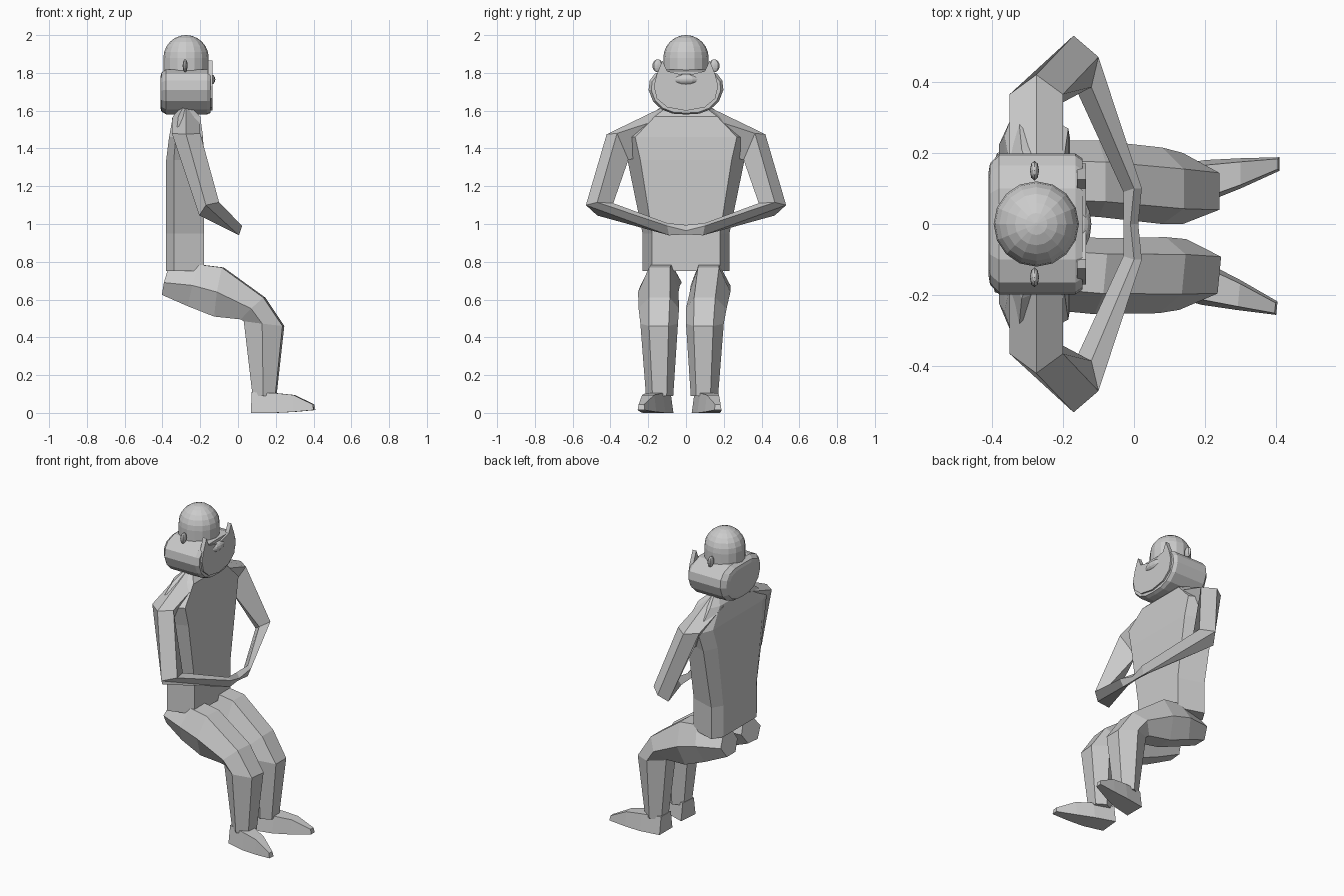
import bpy, bmesh, math
from mathutils import Vector, Matrix

if "Cube" in bpy.data.objects:
    bpy.data.objects.remove(bpy.data.objects["Cube"])


def make(name, bm):
    bmesh.ops.recalc_face_normals(bm, faces=bm.faces)
    me = bpy.data.meshes.new(name)
    bm.to_mesh(me)
    bm.free()
    ob = bpy.data.objects.new(name, me)
    bpy.context.collection.objects.link(ob)
    return ob


def loft(name, rings, xform=None):
    """Skin a list of equal-length point rings and cap both ends."""
    bm = bmesh.new()
    vs = [[bm.verts.new(p) for p in r] for r in rings]
    n = len(rings[0])
    for a, b in zip(vs, vs[1:]):
        for i in range(n):
            j = (i + 1) % n
            bm.faces.new((a[i], a[j], b[j], b[i]))
    bm.faces.new(vs[0])
    bm.faces.new(vs[-1])
    if xform:
        bmesh.ops.transform(bm, matrix=xform, verts=bm.verts)
    return make(name, bm)


def ball(name, loc, size, seg=12, rings=8):
    bm = bmesh.new()
    bmesh.ops.create_uvsphere(bm, u_segments=seg, v_segments=rings, radius=1)
    bmesh.ops.scale(bm, vec=size, verts=bm.verts)
    bmesh.ops.translate(bm, vec=loc, verts=bm.verts)
    return make(name, bm)


def both(half):
    """Mirror a half outline (y, z) across y = 0; ends lie on the axis."""
    return half + [(-y, z) for y, z in half[-2:0:-1]]


# torso: z, half width, back x, front x
torso = []
for z, w, b, f in [(.75, .23, -.38, -.18), (.95, .23, -.38, -.18), (1.34, .31, -.38, -.18),
                   (1.46, .345, -.365, -.185), (1.57, .21, -.345, -.20), (1.625, .12, -.295, -.255)]:
    m = b + .2 * (f - b)
    side = [(f, .78 * w), (m, w), (b, .72 * w)]
    torso.append([(x, y, z) for x, y in side] + [(x, -y, z) for x, y in side[::-1]])
loft("torso", torso)

# arms: shoulder, shoulder corner, elbow, wrist, joined hands
arm = [
    [(-.275, .12, 1.62), (-.20, .12, 1.56), (-.275, .12, 1.38), (-.35, .12, 1.56)],
    [(-.275, .42, 1.475), (-.20, .365, 1.48), (-.27, .305, 1.34), (-.35, .365, 1.48)],
    [(-.17, .53, 1.10), (-.10, .47, 1.115), (-.12, .385, 1.11), (-.205, .47, 1.045)],
    [(.005, .09, .94), (.022, .10, .99), (.0, .10, 1.005), (-.03, .09, .96)],
    [(.0, 0, .945), (.012, 0, .965), (-.01, 0, .995), (-.03, 0, .965)],
]
for s, n in ((1, "left_arm"), (-1, "right_arm")):
    loft(n, arm, Matrix.Diagonal((1, s, 1, 1)))

# legs: upper point, lower point, inner y, outer y
leg = [((-.37, .755), (-.40, .625), .03, .20), ((-.20, .785), (-.26, .565), .025, .235),
       ((-.08, .77), (-.12, .51), .02, .235), ((.14, .61), (.02, .495), 0, .215),
       ((.24, .46), (.035, .485), .0, .20), ((.20, .09), (.08, .09), .025, .17)]
foot = [((.075, .11), (.075, 0), .03, .16), ((.20, .105), (.20, 0), .06, .18),
        ((.30, .095), (.30, .005), .10, .185), ((.405, .045), (.41, .015), .15, .188)]


def leg_ring(t, b, y0, y1):
    w = y1 - y0
    m = ((t[0] + b[0]) / 2, (t[1] + b[1]) / 2)
    pts = [(t, .2), (t, .72), (m, 1), (b, .75), (b, .25), (m, 0)]
    return [(p[0], y0 + k * w, p[1]) for p, k in pts]


def foot_ring(t, b, y0, y1):
    e = .12 * (y1 - y0)
    return [(t[0], y0 + e, t[1]), (t[0], y1 - e, t[1]), (b[0], y1, b[1]), (b[0], y0, b[1])]


hip = Matrix.Translation((-.3, -.12, 0))
swing = hip @ Matrix.Rotation(math.radians(-5.5), 4, 'Z') @ hip.inverted()
for n, mat in (("left", Matrix.Identity(4)), ("right", swing @ Matrix.Diagonal((1, -1, 1, 1)))):
    loft(n + "_leg", [leg_ring(*r) for r in leg], mat)
    loft(n + "_foot", [foot_ring(*r) for r in foot], mat)

# head: cylinder with a dome on top
head = []
R, cx, cz = .12, -.275, 1.88
for r, z in [(R, 1.70)] + [(R * math.cos(a), cz + R * math.sin(a))
                           for a in [math.pi / 2 * k / 6 for k in range(6)]] + [(.004, 2.0)]:
    head.append([(cx + r * math.cos(2 * math.pi * i / 16), r * math.sin(2 * math.pi * i / 16), z)
                 for i in range(16)])
loft("head", head)

# wide beard: rounded oval extruded front to back
oval = both([(0, 1.58), (.07, 1.584), (.13, 1.607), (.175, 1.65), (.198, 1.71),
             (.192, 1.76), (.165, 1.795), (.10, 1.818), (0, 1.82)])
rings = []
for x, s in [(-.41, .72), (-.405, .86), (-.38, 1), (-.165, 1), (-.145, .93)]:
    rings.append([(x, y * s, 1.69 + (z - 1.69) * s) for y, z in oval])
loft("beard", rings)

# raised crescent on the front of the beard
cres = both([(0, 1.60), (.10, 1.618), (.155, 1.665), (.17, 1.73), (.155, 1.79), (.125, 1.865),
             (.10, 1.81), (0, 1.785)])
loft("beard_front", [[(x, y, z) for y, z in cres] for x in (-.16, -.135)])

# nose and ears
ball("nose", (-.15, 0, 1.765), (.03, .07, .03))
for s, n in ((1, "left_ear"), (-1, "right_ear")):
    ball(n, (-.28, s * .15, 1.838), (.013, .028, .034), 8, 8)
